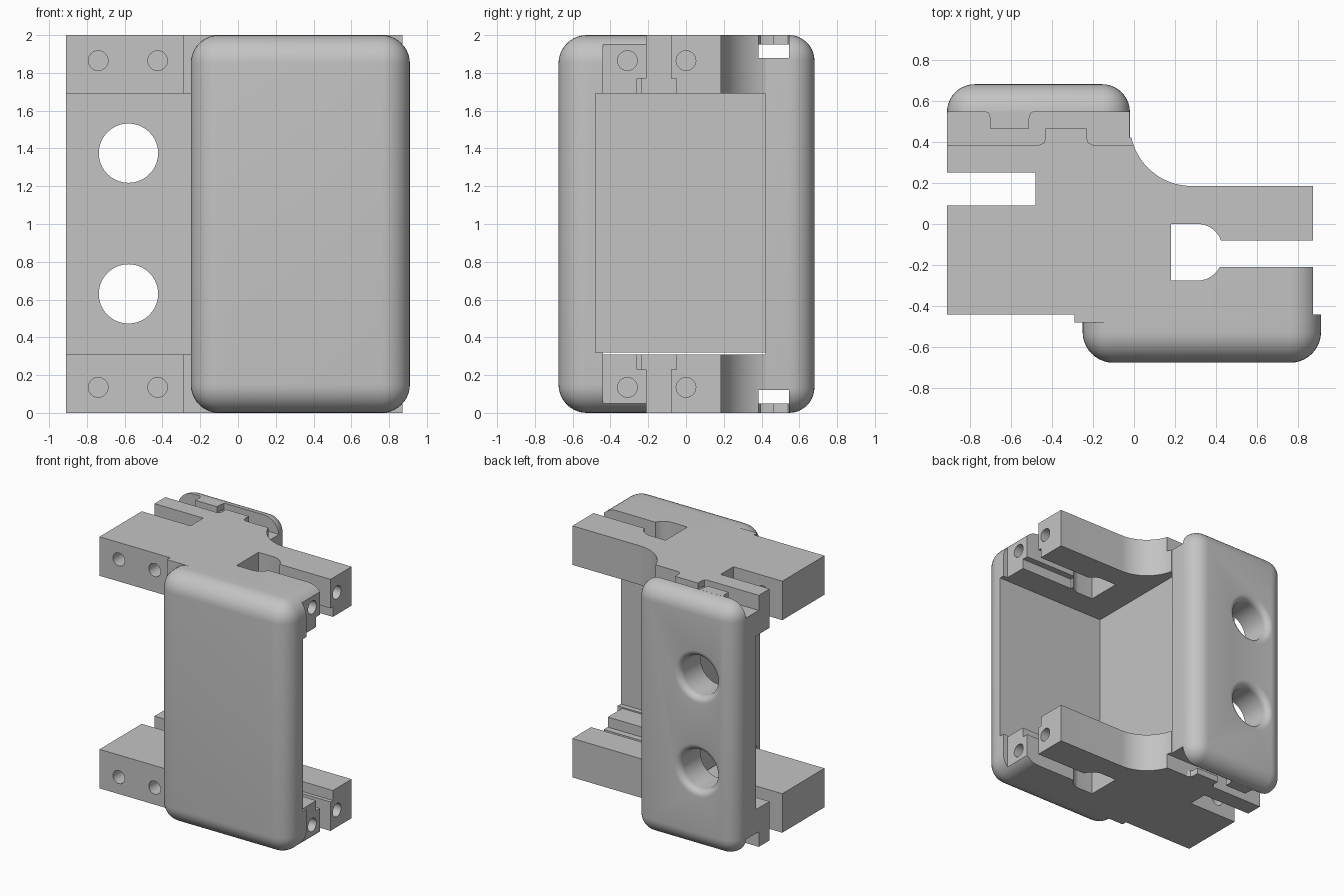
import bpy, bmesh, math
from mathutils import Matrix, Vector

if "Cube" in bpy.data.objects:
    bpy.data.objects.remove(bpy.data.objects["Cube"])

grey = bpy.data.materials.new("plain_grey")
grey.diffuse_color = (0.55, 0.55, 0.55, 1)
grey.use_nodes = True
grey.node_tree.nodes["Principled BSDF"].inputs["Base Color"].default_value = grey.diffuse_color


def finish(bm, name):
    bmesh.ops.recalc_face_normals(bm, faces=bm.faces)
    me = bpy.data.meshes.new(name)
    bm.to_mesh(me)
    bm.free()
    me.materials.append(grey)
    ob = bpy.data.objects.new(name, me)
    bpy.context.collection.objects.link(ob)
    return ob


def box(name, x, y, z):
    bm = bmesh.new()
    bmesh.ops.create_cube(bm, size=1)
    for v in bm.verts:
        v.co = [(a + b) / 2 + c * (b - a) for (a, b), c in zip((x, y, z), v.co)]
    return finish(bm, name)


def prism(name, pts, lo, hi, axis="z"):
    """Extrude an outline: (x, y) along z, or (x, z) along y."""
    place = (lambda p: (p[0], p[1], lo)) if axis == "z" else (lambda p: (p[0], lo, p[1]))
    bm = bmesh.new()
    face = bm.faces.new([bm.verts.new(place(p)) for p in pts])
    out = bmesh.ops.extrude_face_region(bm, geom=[face])
    move = Vector((0, 0, hi - lo)) if axis == "z" else Vector((0, hi - lo, 0))
    bmesh.ops.translate(bm, vec=move, verts=[g for g in out["geom"] if isinstance(g, bmesh.types.BMVert)])
    return finish(bm, name)


def rod(name, start, end, r):
    a, b = Vector(start), Vector(end)
    bm = bmesh.new()
    rot = (b - a).to_track_quat("Z", "Y").to_matrix().to_4x4()
    bmesh.ops.create_cone(bm, cap_ends=True, segments=32, radius1=r, radius2=r,
                          depth=(b - a).length, matrix=Matrix.Translation((a + b) / 2) @ rot)
    return finish(bm, name)


def arc(cx, cy, r, a0, a1, n=12):
    return [(cx + r * math.cos(math.radians(a0 + (a1 - a0) * i / n)),
             cy + r * math.sin(math.radians(a0 + (a1 - a0) * i / n))) for i in range(n + 1)]


def cut(ob, cutters):
    for c in cutters:
        m = ob.modifiers.new("cut", "BOOLEAN")
        m.operation, m.solver, m.object = "DIFFERENCE", "EXACT", c
        bpy.context.view_layer.objects.active = ob
        bpy.ops.object.modifier_apply(modifier=m.name)
        bpy.data.objects.remove(c)


def smooth(ob):
    bpy.ops.object.select_all(action="DESELECT")
    ob.select_set(True)
    bpy.context.view_layer.objects.active = ob
    bpy.ops.object.shade_smooth_by_angle(angle=math.radians(30))


def soft_plate(name, x, y, z, inner_y, r):
    """Plate with every edge rounded except those around its inner face."""
    ob = box(name, x, y, z)
    bm = bmesh.new()
    bm.from_mesh(ob.data)
    edges = [e for e in bm.edges if any(abs(v.co.y - inner_y) > 1e-4 for v in e.verts)]
    bmesh.ops.bevel(bm, geom=edges, offset=r, segments=10, profile=0.5, affect="EDGES")
    bm.to_mesh(ob.data)
    bm.free()
    return ob


def mirrored(ob, name):
    """Copy flipped about the mid height z = 1."""
    me = ob.data.copy()
    me.transform(Matrix.Translation((0, 0, 2)) @ Matrix.Diagonal((1, 1, -1, 1)))
    me.flip_normals()
    new = bpy.data.objects.new(name, me)
    bpy.context.collection.objects.link(new)
    return new


# Front plate, thinner between the end blocks
front = soft_plate("front_plate", (-0.25, 0.91), (-0.675, -0.44), (0, 2), -0.44, 0.15)
cut(front, [box("cutter", (-1, 1), (-0.48, -0.3), (0.32, 1.69))])

# Back plate with two flared holes and a channel at each end
back = soft_plate("back_plate", (-0.91, -0.02), (0.42, 0.68), (0, 2), 0.42, 0.135)
cutters = []
for z in (0.63, 1.375):
    prof = [(0, 0.3), (0.157, 0.3)] + [(0.157 + 0.05 * (1 - math.cos(t)), 0.63 + 0.05 * math.sin(t))
                                       for t in [i * math.pi / 12 for i in range(7)]]
    prof += [(0.207, 0.8), (0, 0.8)]
    bm = bmesh.new()
    vs = [bm.verts.new((r, y, 0)) for r, y in prof]
    es = [bm.edges.new(p) for p in zip(vs, vs[1:])]
    bmesh.ops.spin(bm, geom=vs + es, cent=(0, 0, 0), axis=(0, 1, 0), angle=math.tau, steps=40)
    bmesh.ops.remove_doubles(bm, verts=bm.verts, dist=1e-4)
    bmesh.ops.translate(bm, vec=(-0.58, 0, z), verts=bm.verts)
    cutters.append(finish(bm, "cutter"))
for z in ((-0.1, 0.12), (1.88, 2.1)):
    cutters.append(box("cutter", (-1, 0.1), (0.3, 0.545), z))
cut(back, cutters)

# Wall joining the two plates
box("middle_wall", (-0.25, -0.07), (-0.48, 0.42), (0.32, 1.69))

# End block outline: left slot, clamp arms with a pocket, concave shoulder
outline = [(-0.91, -0.44), (-0.29, -0.44), (-0.29, -0.48), (0.87, -0.48), (0.87, -0.21)]
outline += arc(0.31, -0.155, 0.12, -27, -90, 8) + [(0.18, -0.275), (0.18, 0)]
outline += arc(0.31, -0.12, 0.12, 90, 19.5, 8) + [(0.87, -0.08), (0.87, 0.185)]
outline += arc(0.28, 0.485, 0.30, 270, 192.5, 16)
outline += [(-0.91, 0.42), (-0.91, 0.25), (-0.48, 0.25), (-0.48, 0.09), (-0.91, 0.09)]
block = prism("upper_end_block", outline, 1.69, 2)
corner = arc(0.76, 1.85, 0.15, 90, 0, 10) + [(1, 1.85), (1, 2.1), (0.76, 2.1)]
cutters = [
    prism("cutter", corner, -1, -0.15, "y"),                       # rounded front arm
    box("cutter", (-1, 0.1), (0.385, 0.6), (1.88, 2.1)),           # channel
    box("cutter", (0.40, 1), (-0.26, -0.05), (1.6, 1.77)),         # widened slot
]
cutters += [rod("cutter", (x, -0.6, 1.865), (x, 0.1, 1.865), 0.052) for x in (-0.74, -0.425)]
cutters += [rod("cutter", (1, y, 1.865), (0.47, y, 1.865), 0.052) for y in (-0.31, 0.0)]
cut(block, cutters)

# Small interlocking tabs across the channel
def tab(name, x0, x1, base, tip):
    d = 0.035 if tip > base else -0.035
    pts = [(x0 - 0.03, base), (x0 - 0.008, base + d * 0.3), (x0, base + d), (x0, tip),
           (x1, tip), (x1, base + d), (x1 + 0.008, base + d * 0.3), (x1 + 0.03, base)]
    return prism(name, pts, 1.95, 2)


block_tab = tab("upper_block_tab", -0.43, -0.23, 0.385, 0.465)
plate_tab = tab("upper_plate_tab", -0.70, -0.51, 0.55, 0.465)

# Lower end repeats the upper end
for ob in (block, block_tab, plate_tab):
    mirrored(ob, ob.name.replace("upper", "lower"))
for ob in list(bpy.context.scene.objects):
    smooth(ob)
